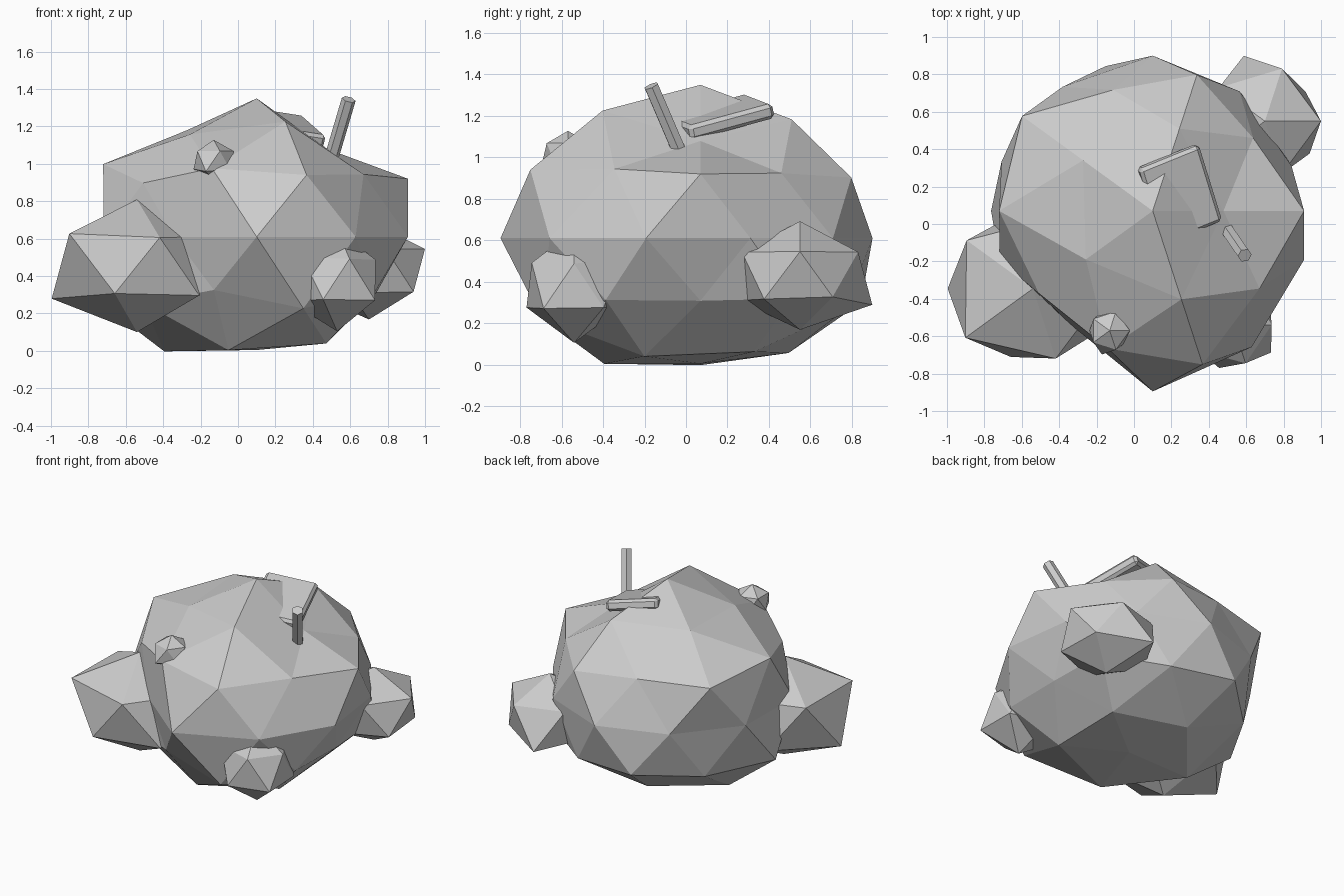
import bpy, bmesh, math
from mathutils import Matrix, Vector

if "Cube" in bpy.data.objects:
    bpy.data.objects.remove(bpy.data.objects["Cube"])


def finish(bm, name):
    bmesh.ops.recalc_face_normals(bm, faces=bm.faces[:])
    mesh = bpy.data.meshes.new(name)
    bm.to_mesh(mesh)
    bm.free()
    obj = bpy.data.objects.new(name, mesh)
    bpy.context.collection.objects.link(obj)
    return obj


def rock(name, centre, squash, radii, detail):
    """Low-poly rock: icosphere with one radius per vertex, ring by ring from the top."""
    bm = bmesh.new()
    bmesh.ops.create_icosphere(bm, subdivisions=detail, radius=1)

    def ring_order(v):
        angle = round(math.degrees(math.atan2(v.co.y, v.co.x))) % 360
        return (-round(v.co.z, 2), angle)

    for v, r in zip(sorted(bm.verts, key=ring_order), radii):
        v.co = Vector(centre) + Vector((v.co.x, v.co.y, v.co.z * squash)) * r
    return finish(bm, name)


# Main boulder
rock("boulder", (0.1, 0.07, 0.61), 0.766, [
    0.966,
    0.72, 0.88, 0.875, 0.84, 0.945,
    0.78, 0.80, 0.965, 0.91, 0.83,
    0.905, 0.855, 0.965, 0.84, 0.965,
    0.78, 0.79, 0.83, 0.82, 0.85, 0.86, 0.75, 0.965, 0.90, 0.85,
    0.85, 0.91, 0.966, 0.83, 0.87,
    0.75, 0.86, 0.88, 0.88, 0.95,
    0.84, 0.85, 0.94, 0.93, 0.875,
    0.79], 2)

# Smaller rocks leaning against it
rock("left_rock", (-0.54, -0.345, 0.455), 0.77,
     [0.46, 0.45, 0.45, 0.49, 0.50, 0.44, 0.46, 0.45, 0.51, 0.43, 0.46, 0.46], 1)
rock("back_rock", (0.70, 0.55, 0.43), 0.77,
     [0.34, 0.335, 0.33, 0.34, 0.34, 0.33, 0.30, 0.41, 0.35, 0.35, 0.33, 0.34], 1)
rock("front_rock", (0.53, -0.54, 0.39), 0.95,
     [0.27, 0.23, 0.27, 0.27, 0.26, 0.24, 0.27, 0.27, 0.29, 0.27, 0.28, 0.30], 1)
rock("pebble", (-0.13, -0.57, 1.02), 0.9, [0.12] * 9 + [0.15] + [0.12] * 2, 1)

# Tilted slab sunk into the top, given by three corners of its upper face
corner, end_a, end_b = Vector((0.35, 0.42, 1.26)), Vector((0.03, 0.29, 1.31)), Vector((0.475, 0.015, 1.15))
u, w = end_a - corner, end_b - corner
n = u.cross(w).normalized()
thick = 0.075
mid = (end_a + end_b) / 2 - n * thick / 2
bm = bmesh.new()
bmesh.ops.create_cube(bm, size=1, matrix=Matrix.Translation(mid) @ Matrix((u, w, n * thick)).transposed().to_4x4())
slab = finish(bm, "slab")
bevel = slab.modifiers.new("bevel", 'BEVEL')
bevel.width = 0.018
bevel.segments = 1

# Six-sided peg standing on the right shoulder
a, b = Vector((0.49, -0.02, 1.0)), Vector((0.592, -0.168, 1.345))
bm = bmesh.new()
bmesh.ops.create_cone(bm, cap_ends=True, segments=6, radius1=0.038, radius2=0.038, depth=(b - a).length,
                      matrix=Matrix.Translation((a + b) / 2) @ (b - a).to_track_quat('Z', 'Y').to_matrix().to_4x4())
finish(bm, "peg")
